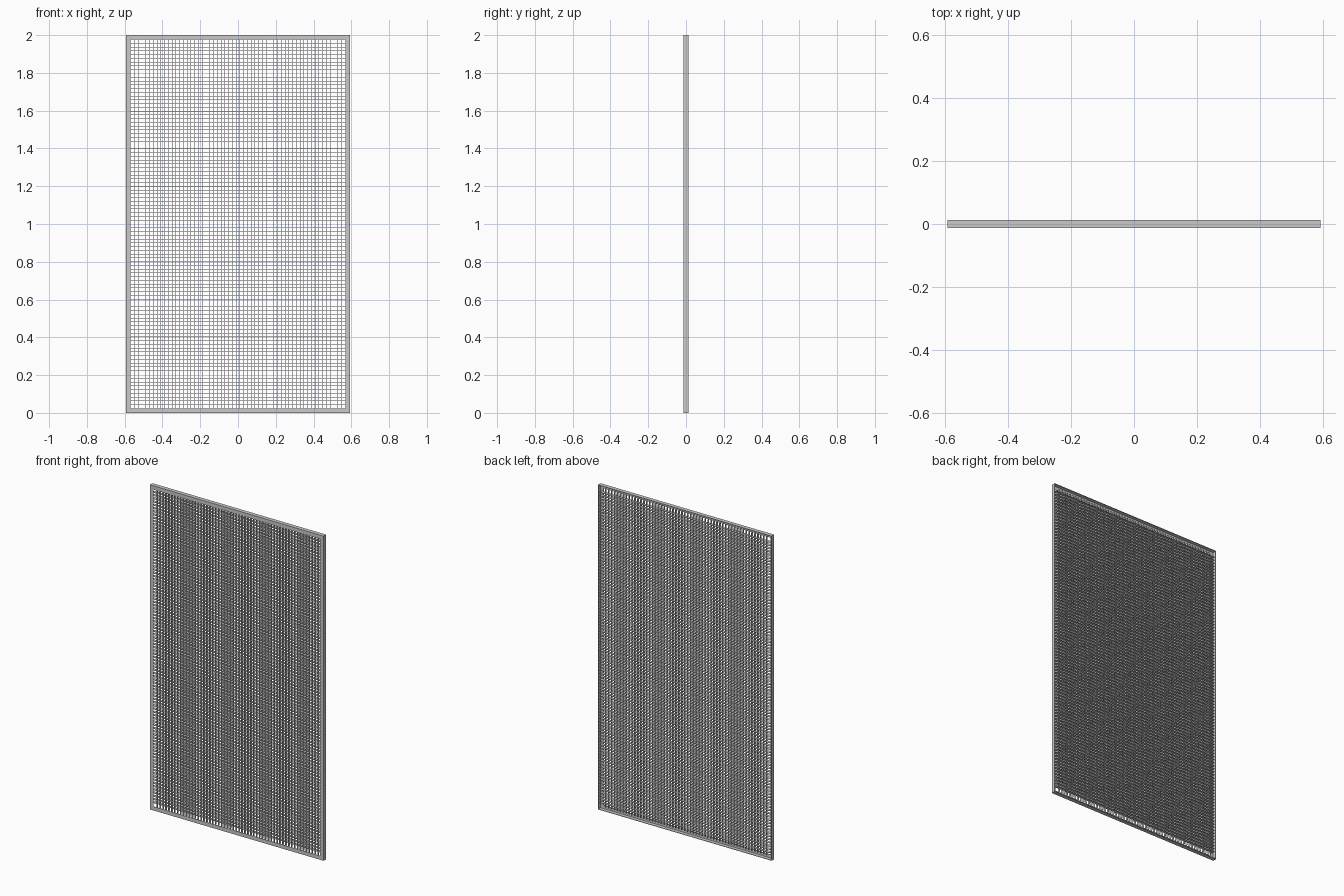
import bpy
import bmesh

cube = bpy.data.objects.get("Cube")
if cube:
    bpy.data.objects.remove(cube, do_unlink=True)

WIDTH, HEIGHT, DEPTH = 1.184, 2.0, 0.025
FLANGE, SHEET = 0.024, 0.003      # face width and thickness of the angle frame
PITCH, BAR = 0.02, 0.0025         # mesh spacing and bar thickness
FRONT, BACK = -DEPTH / 2, DEPTH / 2

steel = bpy.data.materials.new("grey_steel")
steel.use_nodes = True
colour = (0.6, 0.59, 0.59, 1.0)
steel.diffuse_color = colour
steel.node_tree.nodes["Principled BSDF"].inputs["Base Color"].default_value = colour


def finish(name, bm):
    bmesh.ops.recalc_face_normals(bm, faces=bm.faces)
    mesh = bpy.data.meshes.new(name)
    bm.to_mesh(mesh)
    bm.free()
    mesh.materials.append(steel)
    obj = bpy.data.objects.new(name, mesh)
    bpy.context.collection.objects.link(obj)
    return obj


def add_frame():
    """Mitred angle section swept around the rectangle."""
    section = [(0, FRONT), (FLANGE, FRONT), (FLANGE, FRONT + SHEET),
               (SHEET, FRONT + SHEET), (SHEET, BACK), (0, BACK)]
    bm = bmesh.new()
    rings = []
    for sx, sz in ((-1, -1), (1, -1), (1, 1), (-1, 1)):
        rings.append([bm.verts.new((sx * (WIDTH / 2 - inset), y,
                                    HEIGHT / 2 + sz * (HEIGHT / 2 - inset)))
                      for inset, y in section])
    n = len(section)
    for i, ring in enumerate(rings):
        after = rings[(i + 1) % 4]
        for j in range(n):
            k = (j + 1) % n
            bm.faces.new((ring[j], after[j], after[k], ring[k]))
    finish("angle_frame", bm)


def add_bars(name, low, high, count, step):
    """One flat bar between two corners, repeated with an array."""
    bm = bmesh.new()
    bmesh.ops.create_cube(bm, size=1)
    for v in bm.verts:
        v.co = [high[i] if v.co[i] > 0 else low[i] for i in range(3)]
    obj = finish(name, bm)
    array = obj.modifiers.new("repeat", "ARRAY")
    array.count = count
    array.use_relative_offset = False
    array.use_constant_offset = True
    array.constant_offset_displace = step


add_frame()

# Mesh: upright bars in front, notched into deeper crossbars behind
open_w, open_h = WIDTH - 2 * FLANGE, HEIGHT - 2 * FLANGE
cols, rows = round(open_w / PITCH), round(open_h / PITCH)
step_x, step_z = open_w / cols, open_h / rows
upright_end, crossbar_end = 0.02, 0.012    # both tucked behind the flange
first_x = -open_w / 2 + step_x - BAR / 2
first_z = FLANGE + step_z - BAR / 2

add_bars("upright_bars", (first_x, FRONT + SHEET, upright_end),
         (first_x + BAR, 0.004, HEIGHT - upright_end), cols - 1, (step_x, 0, 0))
add_bars("crossbars", (-WIDTH / 2 + crossbar_end, -0.008, first_z),
         (WIDTH / 2 - crossbar_end, BACK - 0.001, first_z + BAR), rows - 1, (0, 0, step_z))
